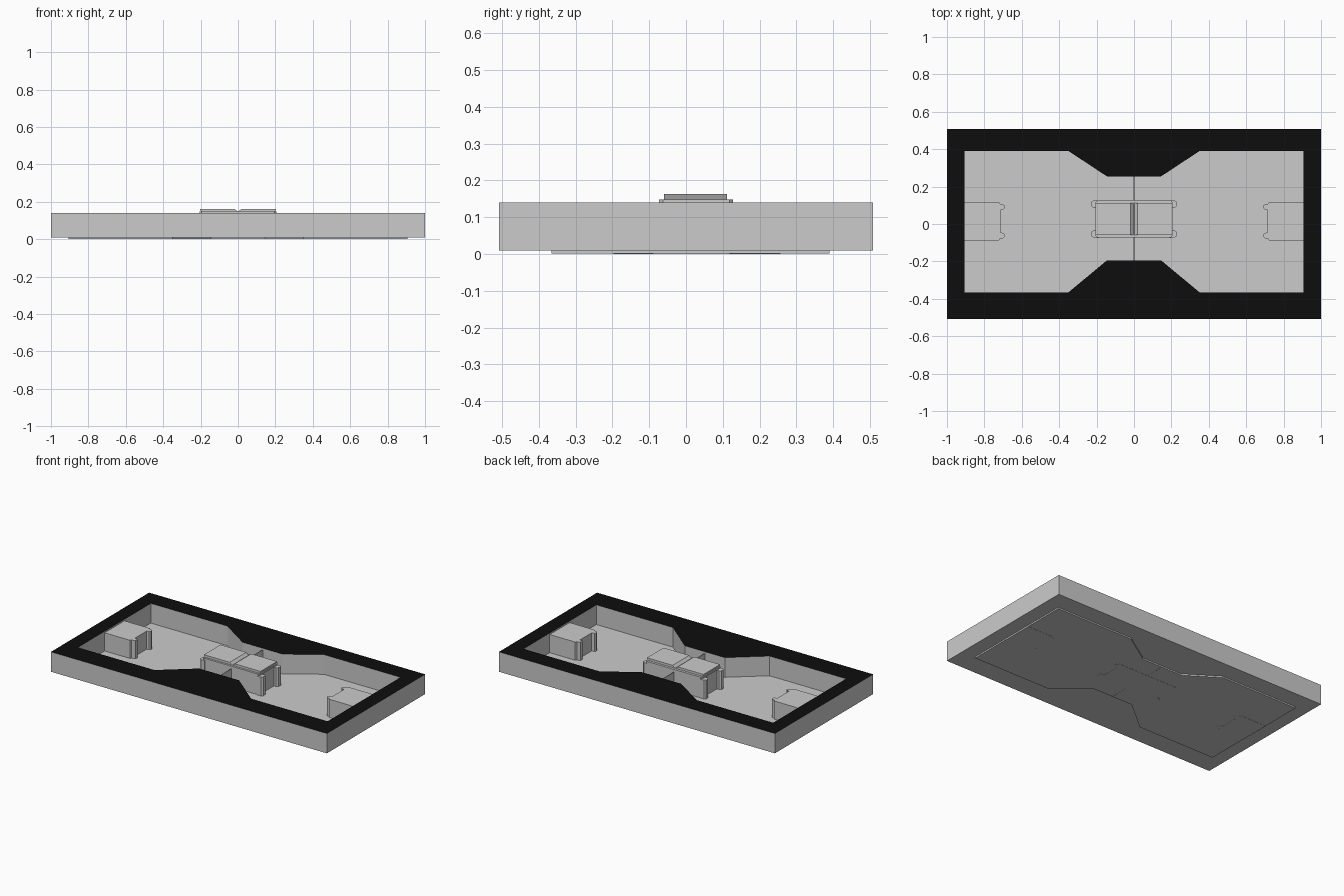
import bpy, bmesh
from mathutils import Vector

if "Cube" in bpy.data.objects:
    bpy.data.objects.remove(bpy.data.objects["Cube"])

black = bpy.data.materials.new("rim_black")
black.diffuse_color = (0.004, 0.004, 0.004, 1)
black.use_nodes = True
black.node_tree.nodes["Principled BSDF"].inputs["Base Color"].default_value = black.diffuse_color
grey = bpy.data.materials.new("wall_grey")
grey.diffuse_color = (0.8, 0.8, 0.8, 1)
grey.use_nodes = True
grey.node_tree.nodes["Principled BSDF"].inputs["Base Color"].default_value = grey.diffuse_color


def prism(name, loops, z0, z1):
    """Extrude an outline (plus optional holes) from z0 to z1."""
    bm = bmesh.new()
    edges = []
    for loop in loops:
        vs = [bm.verts.new((x, y, z0)) for x, y in loop]
        edges += [bm.edges.new((vs[i - 1], vs[i])) for i in range(len(vs))]
    if len(loops) == 1:
        bm.faces.new(vs)
    else:
        bmesh.ops.triangle_fill(bm, edges=edges, use_beauty=True, normal=(0, 0, 1))
    ext = bmesh.ops.extrude_face_region(bm, geom=bm.faces[:], use_keep_orig=True)
    top = [v for v in ext["geom"] if isinstance(v, bmesh.types.BMVert)]
    bmesh.ops.translate(bm, verts=top, vec=(0, 0, z1 - z0))
    bmesh.ops.recalc_face_normals(bm, faces=bm.faces[:])
    me = bpy.data.meshes.new(name)
    bm.to_mesh(me)
    bm.free()
    ob = bpy.data.objects.new(name, me)
    bpy.context.collection.objects.link(ob)
    return ob


def mirrored(half):
    """Close a right-hand outline with its mirror image over x = 0."""
    return half + [(-x, y) for x, y in reversed(half)]


def box(x0, x1, y0, y1):
    return [(x0, y0), (x1, y0), (x1, y1), (x0, y1)]


# outer frame with the waisted opening, black on top only
opening = mirrored([(0.145, -0.195), (0.35, -0.365), (0.905, -0.365),
                    (0.905, 0.39), (0.35, 0.39), (0.145, 0.255)])
frame = prism("frame", [box(-1, 1, -0.508, 0.508), opening], 0.01, 0.14)
frame.data.materials.append(grey)
frame.data.materials.append(black)
for p in frame.data.polygons:
    if p.normal.z > 0.9:
        p.material_index = 1

# recessed floor
prism("floor", [opening], 0.001, 0.011)

# end blocks with two rounded lugs facing the middle
for side, sx in (("left", -1), ("right", 1)):
    half = [(0.715, 0.035), (0.715, 0.075), (0.698, 0.078), (0.691, 0.086),
            (0.693, 0.100), (0.700, 0.106), (0.716, 0.108), (0.722, 0.118), (0.905, 0.118)]
    outline = half + [(x, 0.03 - y) for x, y in reversed(half)]
    prism(f"end_block_{side}", [[(x * sx, y) for x, y in outline]], 0, 0.13)

# central block: body, lugs, cover plate
prism("centre_body", [box(-0.2, 0.2, -0.07, 0.125)], 0, 0.14)
for sx in (-1, 1):
    for row, y in (("front", -0.052), ("back", 0.108)):
        lug = [(0.19, y - 0.022), (0.217, y - 0.022), (0.228, y - 0.012),
               (0.228, y + 0.010), (0.217, y + 0.018), (0.19, y + 0.018)]
        prism(f"{row}_lug", [[(x * sx, v) for x, v in lug]], 0, 0.134)
prism("cover_plate", [mirrored([(0.195, -0.073), (0.205, -0.063),
                                (0.205, 0.118), (0.195, 0.128)])], 0.138, 0.148)

# two raised lids with a V groove between them
for side, sx in (("left", -1), ("right", 1)):
    lid = prism(f"lid_{side}", [box(0.002, 0.198, -0.06, 0.112)], 0.148, 0.163)
    for v in lid.data.vertices:
        if v.co.z > 0.155:
            v.co.x += 0.016 if v.co.x < 0.1 else 0.007
        v.co.x *= sx
    if sx < 0:
        lid.data.flip_normals()

# thin partitions joining the centre block to the frame
for row, y0, y1 in (("front", -0.197, -0.07), ("back", 0.125, 0.257)):
    prism(f"partition_{row}", [box(-0.002, 0.002, y0, y1)], 0, 0.13)
